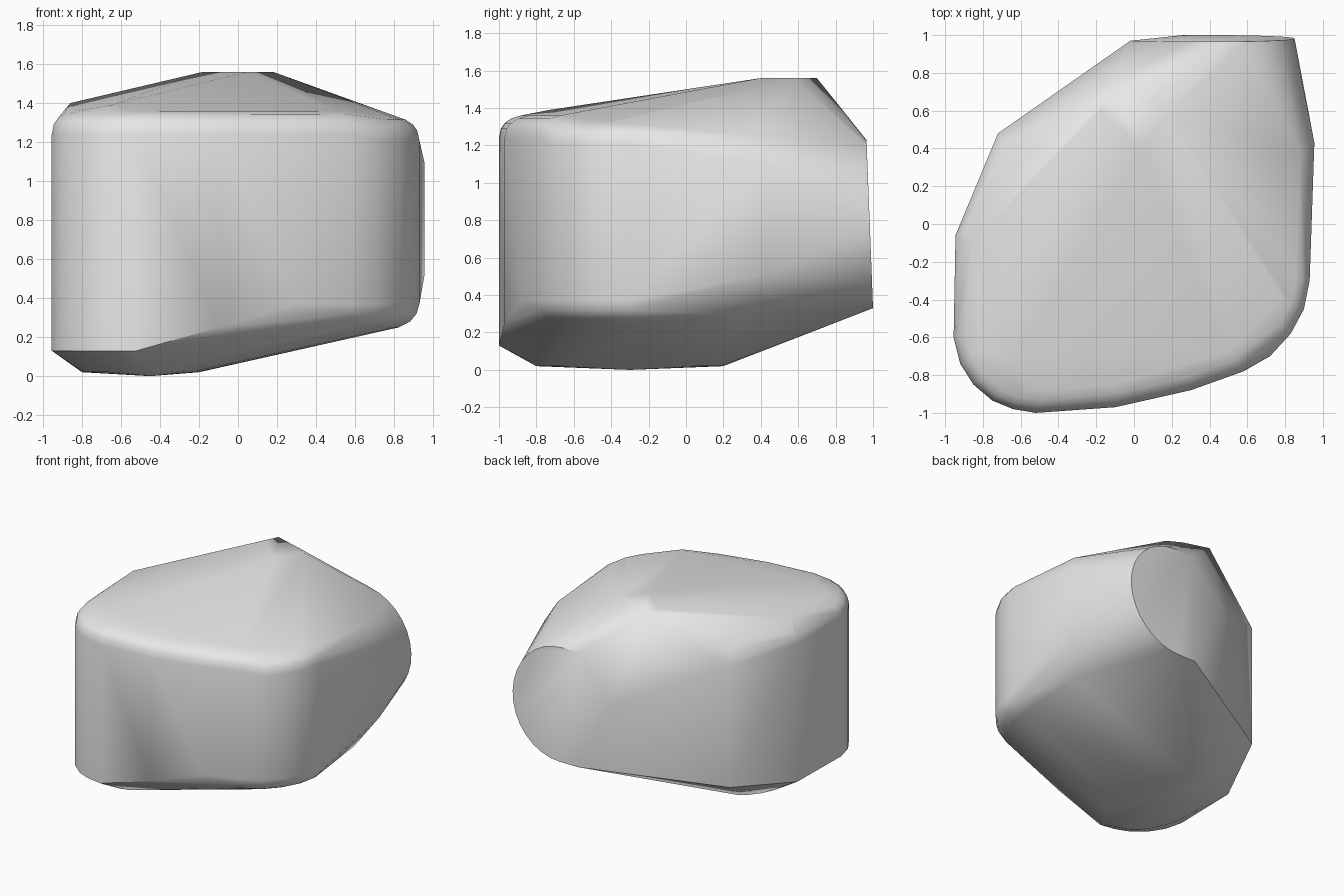
import bpy
import bmesh
import math
from mathutils import Vector

cube = bpy.data.objects.get("Cube")
if cube:
    bpy.data.objects.remove(cube, do_unlink=True)

points = []


def inset(x, y, amount):
    """Move a plan point toward the middle by a distance."""
    flat = Vector((x, y))
    return flat - flat.normalized() * amount


# Upright wall around the left, front and right, with rounded rims
outline = [(-.945, -.06), (-.955, -.6), (-.92, -.74), (-.85, -.85), (-.75, -.935),
           (-.64, -.98), (-.52, -1), (-.1, -.97), (.3, -.88), (.58, -.78),
           (.72, -.7), (.83, -.58), (.9, -.45), (.93, -.3)]
upper_rim = [(0, 0), (.012, .05), (.035, .08), (.075, .105), (.13, .12)]
lower_rim = [(0, 0), (.015, .05), (.05, .09), (.11, .12)]

for x, y in outline:
    top = 1.24 if x < .7 else 1.21
    slope = min(max((x + .4) / .6, 0), 1)
    bottom = .13 + .24 * slope
    for amount, rise in upper_rim:
        p = inset(x, y, amount)
        points.append((p.x, p.y, top + rise))
    for amount, drop in lower_rim:
        if amount and x < .2:
            continue
        p = inset(x, y, amount)
        points.append((p.x, p.y, bottom - drop))

# Flattened oval underside
for i in range(24):
    a = math.tau * i / 24
    points.append((-.5 + .3 * math.cos(a), -.3 + .5 * math.sin(a), .02))
points.append((-.45, -.3, 0))

# Flat cut at the back, rounded on the left side
for i in range(17):
    a = math.pi * (i / 16 - .5)
    z = .78 + .45 * math.sin(a)
    points.append((.42 + .43 * math.cos(a), 1 - .039 * (z - .33), z))
points += [(.26, 1, .33), (.27, .965, 1.23), (-.02, .97, .9)]

# Raised crown and its shoulders
points += [(-.18, .6, 1.56), (-.13, .7, 1.56), (.07, .64, 1.56), (.18, .58, 1.56),
           (.05, .4, 1.56), (-.86, -.1, 1.4), (-.65, -.73, 1.39)]

# Back corner edge and left side shoulder
points += [(-.72, .48, .23), (-.72, .48, 1.2), (-.7, .42, 1.32),
           (.955, .43, .51), (.955, .43, 1.1), (.88, .37, 1.25), (.82, .3, .29)]

# Wrap the points in one solid shell
bm = bmesh.new()
for p in points:
    bm.verts.new(p)
bmesh.ops.remove_doubles(bm, verts=bm.verts, dist=.004)
bmesh.ops.convex_hull(bm, input=bm.verts)
loose = [v for v in bm.verts if not v.link_faces]
bmesh.ops.delete(bm, geom=loose, context='VERTS')
bmesh.ops.dissolve_limit(bm, angle_limit=math.radians(1.5), verts=bm.verts, edges=bm.edges)
bmesh.ops.recalc_face_normals(bm, faces=bm.faces)

mesh = bpy.data.meshes.new("boulder")
bm.to_mesh(mesh)
bm.free()
boulder = bpy.data.objects.new("boulder", mesh)
bpy.context.collection.objects.link(boulder)

# Plain grey stone
grey = (.8, .8, .8, 1)
stone = bpy.data.materials.new("stone grey")
stone.use_nodes = True
stone.diffuse_color = grey
for node in stone.node_tree.nodes:
    if node.type == 'BSDF_PRINCIPLED':
        node.inputs["Base Color"].default_value = grey
mesh.materials.append(stone)

bpy.ops.object.select_all(action='DESELECT')
boulder.select_set(True)
bpy.context.view_layer.objects.active = boulder
bpy.ops.object.shade_smooth_by_angle(angle=math.radians(35))
